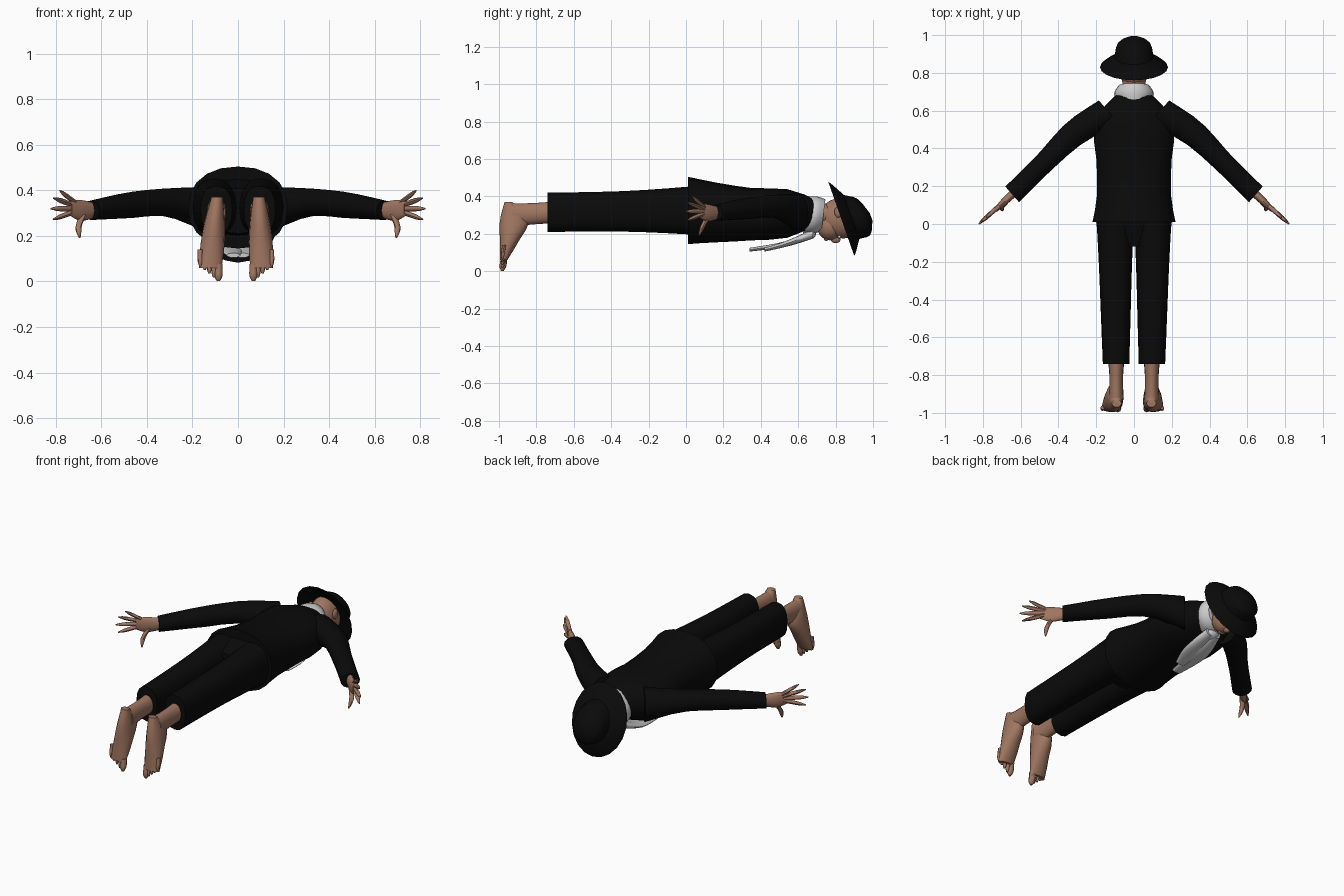
import bpy, bmesh, math
from mathutils import Vector, Matrix

cube = bpy.data.objects.get("Cube")
if cube:
    bpy.data.objects.remove(cube, do_unlink=True)


def material(name, red, green, blue):
    mat = bpy.data.materials.new(name)
    mat.use_nodes = True
    colour = (red, green, blue, 1)
    mat.diffuse_color = colour
    mat.node_tree.nodes["Principled BSDF"].inputs["Base Color"].default_value = colour
    return mat


skin = material("skin", .35, .18, .12)
black_cloth = material("black cloth", .003, .003, .003)
white_linen = material("white linen", .6, .6, .6)

AXIS_X, AXIS_Y, AXIS_Z = Matrix.Identity(3)
parts = []


def blend(keys, t):
    """Smooth curve through evenly spaced key values."""
    last = len(keys) - 1
    i = min(int(t * last), last - 1)
    f = t * last - i
    before, a, b, after = (keys[max(0, min(k, last))] for k in range(i - 1, i + 3))
    slope_a, slope_b = (b - before) / 2, (after - a) / 2
    rise = b - a
    return a + (slope_a + (rise * 3 - slope_a * 2 - slope_b
                           + (slope_a + slope_b - rise * 2) * f) * f) * f


def add_part(name, bm, mat):
    bmesh.ops.recalc_face_normals(bm, faces=bm.faces)
    mesh = bpy.data.meshes.new(name)
    bm.to_mesh(mesh)
    bm.free()
    mesh.materials.append(mat)
    part = bpy.data.objects.new(name, mesh)
    bpy.context.collection.objects.link(part)
    parts.append(part)


def sweep(name, mat, path, widths, depths, u=AXIS_X, v=AXIS_Z,
          sides=16, steps=8, power=2, mirror=1):
    """Capped tube along a path; widths run along u and depths along v."""
    bm = bmesh.new()
    path = [Vector(point) for point in path]
    loops = []
    for step in range(steps + 1):
        t = step / steps
        loop = []
        for side in range(sides):
            angle = math.tau * side / sides
            c, s = math.cos(angle), math.sin(angle)
            point = blend(path, t)
            point += u * blend(widths, t) * math.copysign(abs(c) ** (2 / power), c)
            point += v * blend(depths, t) * math.copysign(abs(s) ** (2 / power), s)
            point.x *= mirror
            loop.append(bm.verts.new(point))
        loops.append(loop)
    for lower, upper in zip(loops, loops[1:]):
        for i in range(sides):
            bm.faces.new((lower[i - 1], lower[i], upper[i], upper[i - 1]))
    bm.faces.new(loops[0])
    bm.faces.new(loops[-1])
    add_part(name, bm, mat)


def ball(name, mat, centre, size, mirror=1):
    """Ellipsoid with the given half sizes."""
    bm = bmesh.new()
    bmesh.ops.create_uvsphere(bm, u_segments=16, v_segments=10, radius=1)
    bmesh.ops.scale(bm, vec=size, verts=bm.verts)
    x, y, z = centre
    bmesh.ops.translate(bm, vec=(x * mirror, y, z), verts=bm.verts)
    add_part(name, bm, mat)


# Jacket body with a flared hem, and the trouser seat inside it
sweep("jacket", black_cloth, [(0, .01, .325), (0, .35, .305), (0, .69, .315)],
      widths=[.22, .195, .2, .21, .09], depths=[.18, .16, .14, .13, .07],
      sides=20, power=2.2)
sweep("trouser_seat", black_cloth, [(0, -.12, .31), (0, .05, .33)],
      widths=[.1, .19, .2], depths=[.1, .13], sides=20, power=2.3)

# Head, neck and face, looking down
ball("skull", skin, (0, .84, .285), (.083, .13, .11))
ball("jaw", skin, (0, .77, .24), (.065, .07, .075))
ball("nose", skin, (0, .8, .17), (.017, .026, .02))
ball("lips", skin, (0, .75, .172), (.024, .012, .01))
sweep("neck", skin, [(0, .64, .315), (0, .77, .3)], [.06, .06], [.06, .06])

# Hat with a drooping brim and a domed crown, tipped forward
tilt = Vector((0, -.33, .94))
sweep("hat_brim", black_cloth, [(0, .87, .29), (0, .83, .28), (0, .885, .29)],
      widths=[.06, .18, .105], depths=[.08, .21, .126], v=tilt, sides=20)
sweep("hat_crown", black_cloth, [(0, .87, .29), (0, .99, .29)],
      widths=[.106, .1, .085, .02], depths=[.127, .12, .1, .02], v=tilt, sides=20)

# Scarf wound around the neck
sweep("scarf_collar", white_linen, [(0, .645, .3), (0, .735, .3)],
      widths=[.09, .105, .08], depths=[.1, .1, .085],
      v=Vector((0, .12, .99)), sides=20)
ball("scarf_knot", white_linen, (0, .66, .2), (.045, .035, .03))

# Everything that comes in pairs; splay turns a foot outward
reach = Vector((.75, -.66, 0))
across = Vector((.66, .75, 0))
for mirror, prefix, splay, tail_end in ((1, "left_", .04, .42), (-1, "right_", .1, .34)):

    def pair_sweep(name, *args, **options):
        sweep(prefix + name, *args, mirror=mirror, **options)

    pair_sweep("scarf_tail", white_linen,
               [(.02, .68, .2), (.03, .53, .145), (.02, tail_end, .115)],
               widths=[.03, .05, .03], depths=[.025, .015, .01])
    ball(prefix + "ear", skin, (.083, .815, .317), (.012, .022, .03), mirror)
    ball(prefix + "eye", white_linen, (.03, .82, .184), (.014, .008, .01), mirror)

    # Clothed limbs
    pair_sweep("trouser_leg", black_cloth, [(.095, -.74, .315), (.1, .05, .325)],
               widths=[.07, .083, .1], depths=[.105, .108, .13], power=2.4)
    pair_sweep("sleeve", black_cloth,
               [(.13, .59, .315), (.31, .485, .347), (.48, .32, .335), (.645, .157, .313)],
               widths=[.085, .07, .055, .055], depths=[.1, .062, .057, .043], u=across)

    # Hand held on edge, fingers fanned, thumb downward
    pair_sweep("palm", skin, [(.62, .18, .313), (.69, .115, .312), (.735, .07, .322)],
               widths=[.022, .019, .009], depths=[.03, .046, .034], u=across)
    palm_centre = Vector((.68, .125, .32))
    for k, finger in enumerate(("index", "middle", "ring", "little"), start=-1):
        angle = k * .26
        aim = reach * math.cos(angle) + AXIS_Z * math.sin(angle)
        tip = palm_centre + aim * (.19 - .008 * k * k)
        radii = [.013, .012, .011, .003]
        pair_sweep(finger + "_finger", skin, [palm_centre + aim * .05, tip],
                   radii, radii, u=across, sides=8)
    radii = [.018, .014, .012, .003]
    pair_sweep("thumb", skin, [(.68, .12, .295), (.7, .09, .24), (.695, .07, .19)],
               radii, radii, u=reach, v=across, sides=8)

    # Bare ankle and foot, toes pointing down
    pair_sweep("ankle", skin, [(.094, -.7, .315), (.094, -.93, .3)],
               widths=[.046, .036, .04], depths=[.058, .057, .063])
    heel_x = .092
    ball_x = heel_x + splay * .3
    pair_sweep("foot", skin,
               [(heel_x, -.95, .37), (heel_x + splay * .1, -.918, .27),
                (heel_x + splay * .2, -.945, .16), (ball_x, -.975, .06)],
               widths=[.025, .044, .053, .05], depths=[.02, .077, .05, .02], v=AXIS_Y)
    for i, toe in enumerate(("big", "second", "third", "fourth", "little")):
        x = ball_x - .036 + i * .02
        tip = .002 + i * .016
        radius = .011 if i else .018
        radii = [radius, radius, radius, radius * .4]
        pair_sweep(toe + "_toe", skin, [(x, -.972, tip + .075), (x, -.982, tip)],
                   radii, radii, v=AXIS_Y, sides=8)

# Smooth shading with crisp hems and cuffs
bpy.ops.object.select_all(action='DESELECT')
for part in parts:
    part.select_set(True)
bpy.context.view_layer.objects.active = parts[0]
bpy.ops.object.shade_smooth_by_angle(angle=math.radians(45))
